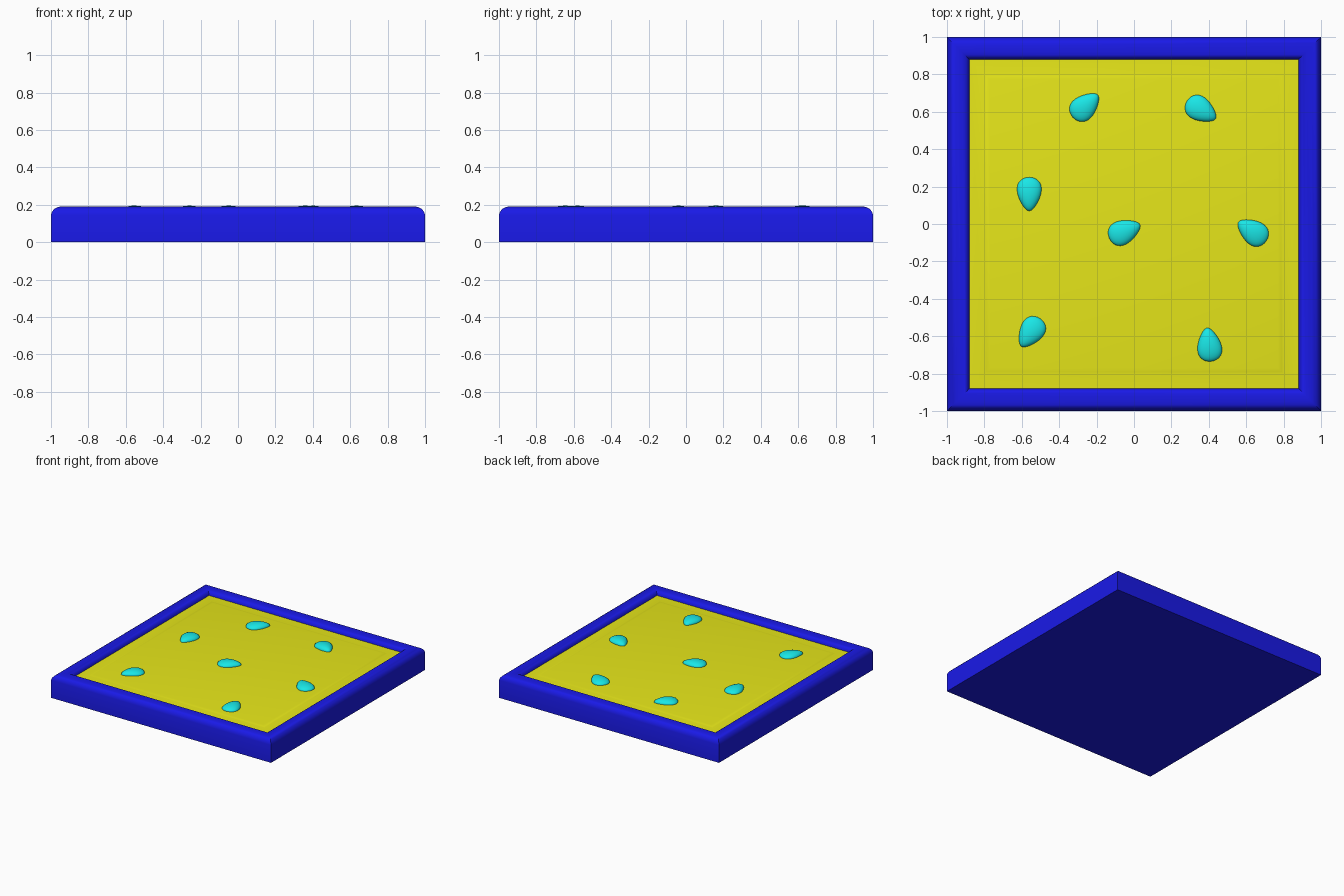
import bpy, bmesh
from math import radians

if "Cube" in bpy.data.objects:
    bpy.data.objects.remove(bpy.data.objects["Cube"])


def material(name, color):
    m = bpy.data.materials.new(name)
    m.diffuse_color = color
    m.use_nodes = True
    m.node_tree.nodes["Principled BSDF"].inputs["Base Color"].default_value = m.diffuse_color
    return m


def finish(bm, name, mat, angle):
    bmesh.ops.recalc_face_normals(bm, faces=bm.faces)
    me = bpy.data.meshes.new(name)
    bm.to_mesh(me)
    bm.free()
    me.materials.append(mat)
    ob = bpy.data.objects.new(name, me)
    bpy.context.collection.objects.link(ob)
    bpy.ops.object.select_all(action='DESELECT')
    ob.select_set(True)
    bpy.context.view_layer.objects.active = ob
    bpy.ops.object.shade_smooth_by_angle(angle=radians(angle))
    return ob


def square_lathe(name, profile, mat):
    """Stack square rings (half width, height), capped at both ends."""
    bm = bmesh.new()
    rings = [[bm.verts.new((r * sx, r * sy, z))
              for sx, sy in ((-1, -1), (1, -1), (1, 1), (-1, 1))]
             for r, z in profile]
    for a, b in zip(rings, rings[1:]):
        for i in range(4):
            j = (i + 1) % 4
            bm.faces.new((a[i], a[j], b[j], b[i]))
    bm.faces.new(rings[0])
    bm.faces.new(rings[-1])
    return finish(bm, name, mat, 35)


blue = material("blue", (0.01, 0.01, 0.8, 1))
yellow = material("yellow", (0.8, 0.8, 0.01, 1))
cyan = material("cyan", (0.01, 0.8, 0.8, 1))

# Tray with a rounded raised rim
square_lathe("tray_frame", [
    (1, 0), (1, .145), (.994, .163), (.983, .177), (.968, .186), (.95, .19),
    (.92, .19), (.905, .187), (.893, .18), (.884, .168), (.88, .15), (.88, .12)], blue)

# Slightly raised inner panel
square_lathe("inner_panel", [
    (.88, .12), (.88, .154), (.80, .158), (.79, .161), (.77, .164)], yellow)

# Flattened egg-shaped drops: x, y, direction of the pointed end
drops = [(-.26, .63, 42), (.36, .61, -32), (-.56, .16, -90), (-.05, -.04, 24),
         (.633, -.04, 146), (-.552, -.58, 236), (.402, -.645, 97)]
for n, (x, y, ang) in enumerate(drops, 1):
    bm = bmesh.new()
    bmesh.ops.create_uvsphere(bm, u_segments=32, v_segments=16, radius=1)
    for v in bm.verts:
        v.co.y *= 1 - .35 * v.co.x
        v.co.x *= .09
        v.co.y *= .062
        v.co.z *= .031
    ob = finish(bm, f"drop_{n}", cyan, 60)
    ob.location = (x, y, .164)
    ob.rotation_euler.z = radians(ang)
